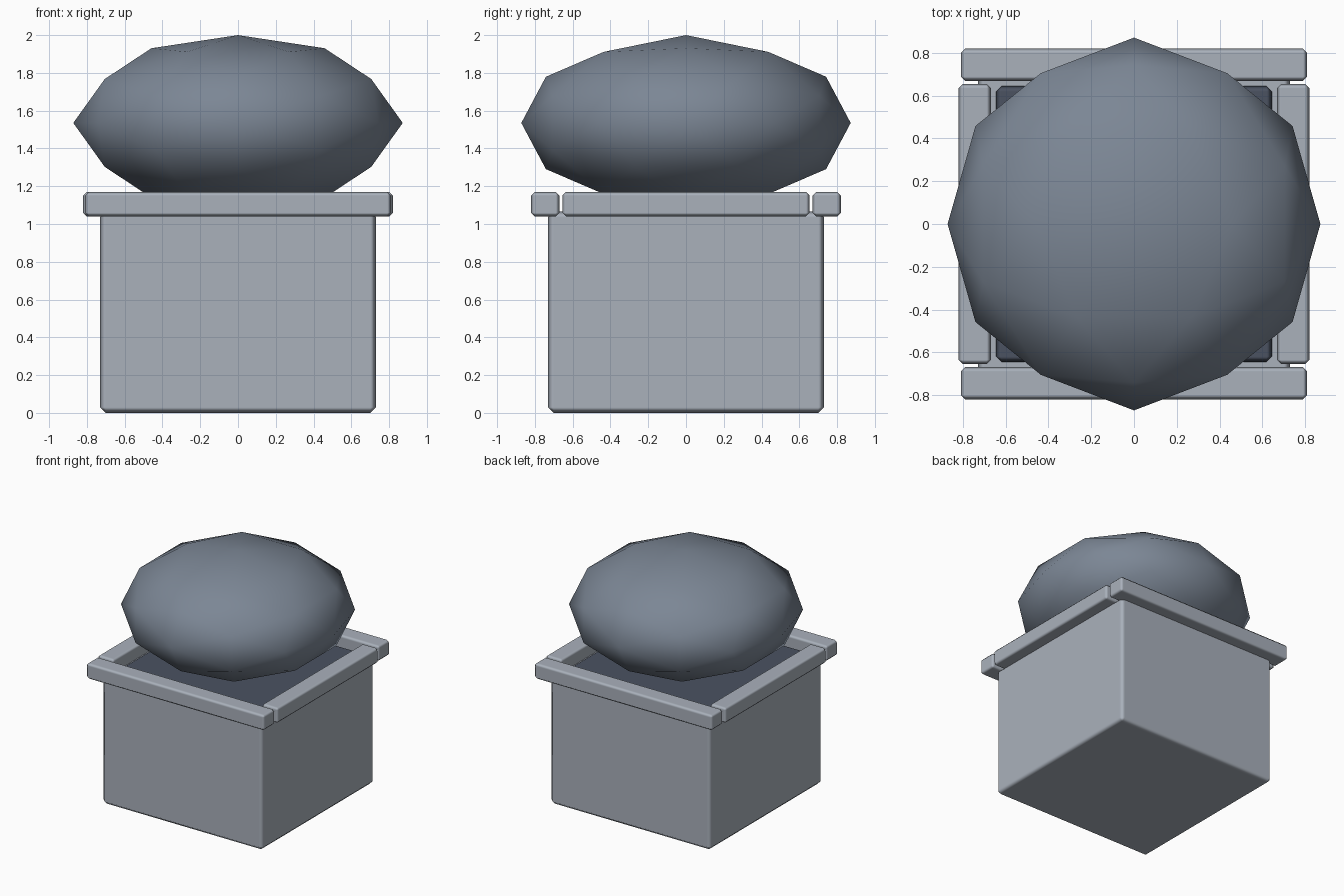
import bpy, bmesh, math
from mathutils import Vector

if "Cube" in bpy.data.objects:
    bpy.data.objects.remove(bpy.data.objects["Cube"])


def material(name, rgb):
    m = bpy.data.materials.new(name)
    m.diffuse_color = (*rgb, 1)
    m.use_nodes = True
    m.node_tree.nodes["Principled BSDF"].inputs["Base Color"].default_value = m.diffuse_color
    return m


STONE = material("pale_stone", (0.40, 0.44, 0.50))
SOIL = material("dark_soil", (0.07, 0.085, 0.12))
LEAF = material("leaf", (0.20, 0.24, 0.30))


def finish(name, bm, mat):
    bmesh.ops.recalc_face_normals(bm, faces=bm.faces[:])
    for f in bm.faces:
        f.smooth = True
    me = bpy.data.meshes.new(name)
    bm.to_mesh(me)
    bm.free()
    me.materials.append(mat)
    ob = bpy.data.objects.new(name, me)
    bpy.context.collection.objects.link(ob)
    return ob


def box(name, lo, hi, bevel, mat):
    """Box between two corners with a single-segment bevel."""
    lo, hi = Vector(lo), Vector(hi)
    bm = bmesh.new()
    bmesh.ops.create_cube(bm, size=1)
    for v in bm.verts:
        v.co = (lo + hi) / 2 + v.co * (hi - lo)
    ob = finish(name, bm, mat)
    mod = ob.modifiers.new("bevel", 'BEVEL')
    mod.width = bevel
    mod.segments = 1
    mod.harden_normals = True
    return ob


# Planter body and soil
box("planter_body", (-0.73, -0.73, 0), (0.73, 0.73, 1.065), 0.03, STONE)
box("soil", (-0.645, -0.645, 0.98), (0.645, 0.645, 1.10), 0.025, SOIL)

# Rim: long bars front and back, short bars between them at the sides
for s, end, side in ((-1, "front", "left"), (1, "back", "right")):
    y = s * 0.745
    box("rim_" + end, (-0.81, y - 0.075, 1.04), (0.81, y + 0.075, 1.17), 0.02, STONE)
    box("rim_" + side, (y - 0.075, -0.655, 1.04), (y + 0.075, 0.655, 1.17), 0.02, STONE)

# Bush: axis-aligned icosahedron, divided once and flattened
phi = (1 + math.sqrt(5)) / 2
bm = bmesh.new()
for a in (-1, 1):
    for b in (-phi, phi):
        for co in ((b, a, 0), (0, b, a), (a, 0, b)):
            bm.verts.new(co)
bmesh.ops.convex_hull(bm, input=bm.verts[:])
bmesh.ops.subdivide_edges(bm, edges=bm.edges[:], cuts=1, use_grid_fill=True)
for v in bm.verts:
    n = v.co.normalized()
    v.co = (n.x * 0.872, n.y * 0.872, 1.535 + n.z * 0.465)
finish("bush", bm, LEAF)
